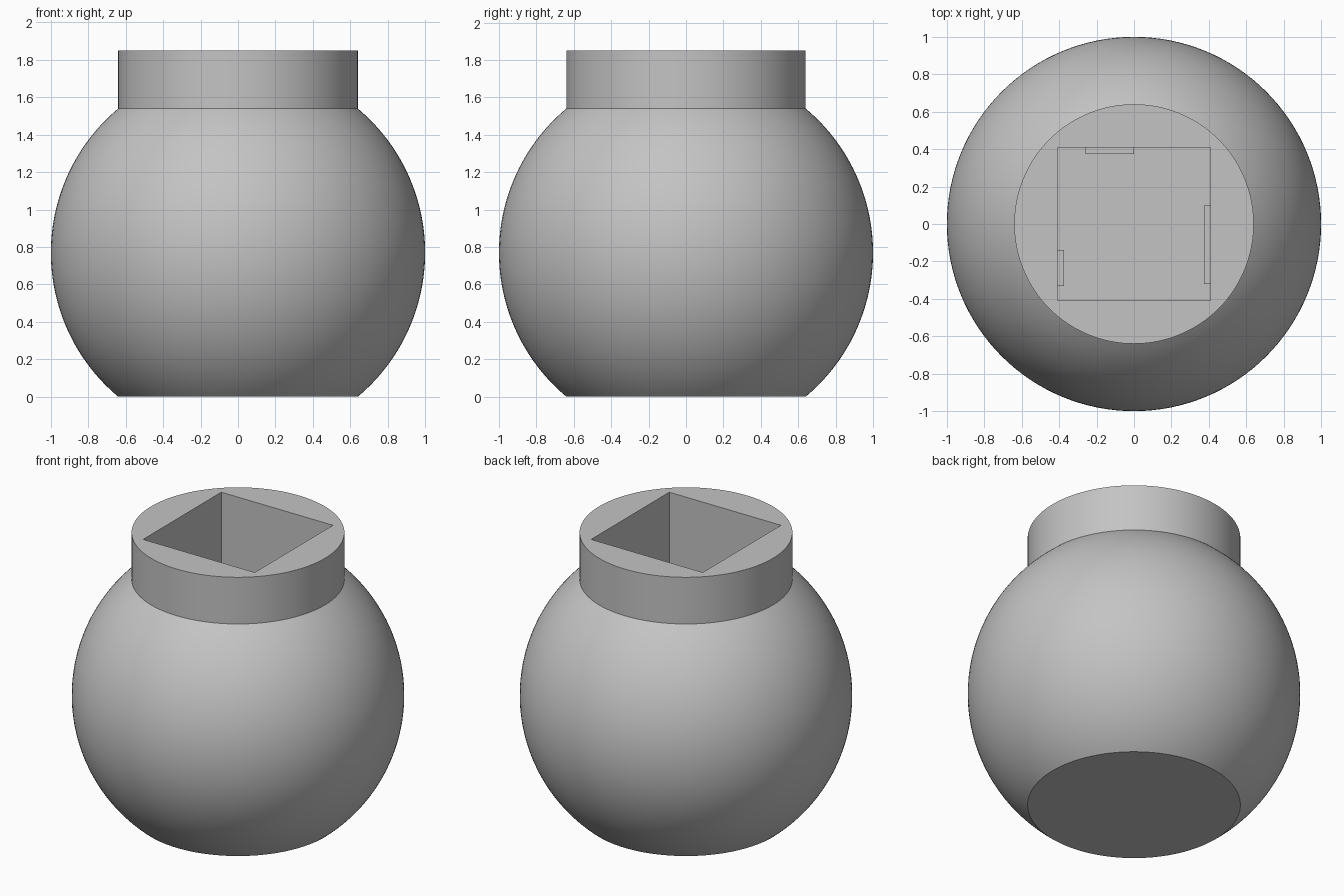
import bpy, bmesh, math

cube = bpy.data.objects.get("Cube")
if cube:
    bpy.data.objects.remove(cube, do_unlink=True)

SEGMENTS = 128
RINGS = 64
CENTRE_Z, NECK_R = 0.77, 0.64
COLLAR_TOP, FLOOR_Z, HALF = 1.85, 0.8, 0.41

grey = bpy.data.materials.new("plain grey")
grey.use_nodes = True
colour = (0.55, 0.55, 0.55, 1)
grey.diffuse_color = colour
grey.node_tree.nodes["Principled BSDF"].inputs["Base Color"].default_value = colour


def box(name, low, high):
    """Axis-aligned box between two corners."""
    size = [b - a for a, b in zip(low, high)]
    bpy.ops.mesh.primitive_cube_add(size=1, location=[(a + b) / 2 for a, b in zip(low, high)])
    ob = bpy.context.object
    ob.name = name
    ob.scale = size
    bpy.ops.object.transform_apply(location=False, rotation=False, scale=True)
    ob.data.materials.append(grey)
    return ob


# Body: truncated ball with a straight collar, lathed as one closed solid
cut = math.acos(NECK_R)
profile = []
for i in range(RINGS + 1):
    a = -cut + 2 * cut * i / RINGS
    profile.append((math.cos(a), CENTRE_Z + CENTRE_Z * math.sin(a) / math.sin(cut)))
profile.append((NECK_R, COLLAR_TOP))

bm = bmesh.new()
rings = []
for r, z in profile:
    rings.append([bm.verts.new((r * math.cos(t), r * math.sin(t), z))
                  for t in (math.tau * k / SEGMENTS for k in range(SEGMENTS))])
for lower, upper in zip(rings, rings[1:]):
    for k in range(SEGMENTS):
        n = (k + 1) % SEGMENTS
        bm.faces.new((lower[k], lower[n], upper[n], upper[k]))
bm.faces.new(rings[0][::-1])
bm.faces.new(rings[-1])
mesh = bpy.data.meshes.new("ball_body")
bm.to_mesh(mesh)
bm.free()
mesh.materials.append(grey)
body = bpy.data.objects.new("ball_body", mesh)
bpy.context.collection.objects.link(body)

# Square socket sunk through the collar
cutter = box("socket_cutter", (-HALF, -HALF, FLOOR_Z), (HALF, HALF, COLLAR_TOP + 0.2))
mod = body.modifiers.new("socket", "BOOLEAN")
mod.operation = "DIFFERENCE"
mod.solver = "EXACT"
mod.object = cutter
bpy.ops.object.select_all(action="DESELECT")
bpy.context.view_layer.objects.active = body
body.select_set(True)
bpy.ops.object.modifier_apply(modifier=mod.name)
bpy.data.objects.remove(cutter, do_unlink=True)
bpy.ops.object.shade_smooth_by_angle(angle=math.radians(30))

# Low ribs against the socket walls
RIB, RIB_TOP = 0.035, FLOOR_Z + 0.25
box("back_rib", (-0.26, HALF - RIB, FLOOR_Z), (0, HALF, RIB_TOP))
box("left_rib", (HALF - RIB, -0.32, FLOOR_Z), (HALF, 0.1, RIB_TOP))
box("right_rib", (-HALF, -0.33, FLOOR_Z), (RIB - HALF, -0.14, RIB_TOP))
